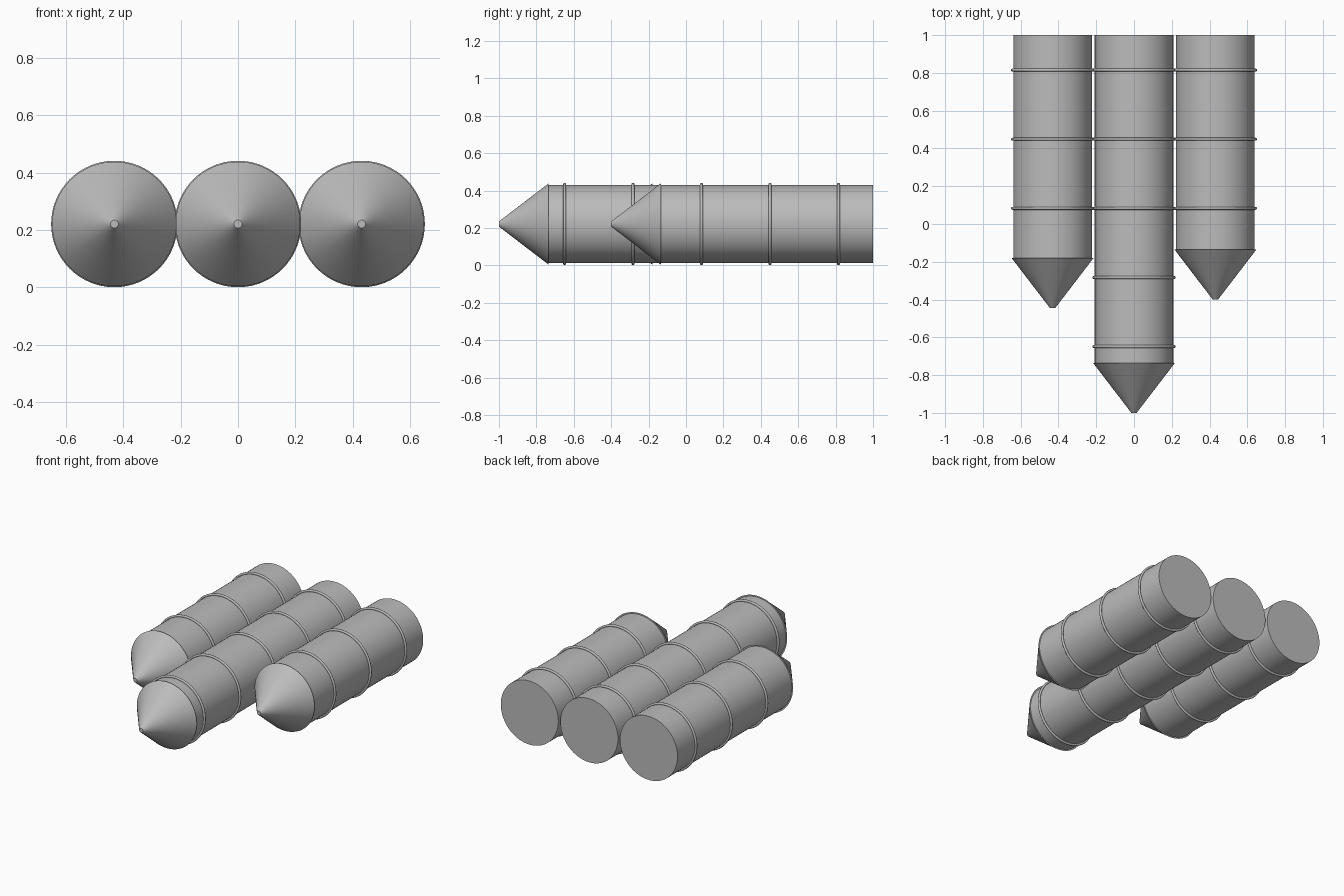
import bpy
import math
from mathutils import Matrix

cube = bpy.data.objects.get("Cube")
if cube:
    bpy.data.objects.remove(cube)

grey = bpy.data.materials.new("plain_grey")
grey.use_nodes = True
color = (0.5, 0.5, 0.5, 1)
grey.diffuse_color = color
grey.node_tree.nodes["Principled BSDF"].inputs["Base Color"].default_value = color

AXIS_Z = 0.221
BODY_R, NOSE_R, TIP_R = 0.208, 0.217, 0.014
NOSE_LEN = 0.265
BACK = 1.0


def finish(name):
    obj = bpy.context.object
    obj.name = name
    obj.data.materials.append(grey)
    bpy.ops.object.shade_smooth_by_angle(angle=math.radians(35))
    return obj


def frustum(name, x, y_front, y_back, r_front, r_back):
    # Local +z is turned to face the front
    bpy.ops.mesh.primitive_cone_add(
        vertices=64, radius1=r_back, radius2=r_front, depth=y_back - y_front,
        location=(x, (y_front + y_back) / 2, AXIS_Z),
        rotation=(math.pi / 2, 0, 0))
    return finish(name)


def band(name, x, y):
    bpy.ops.mesh.primitive_torus_add(
        major_segments=64, minor_segments=12,
        major_radius=0.2125, minor_radius=0.0078,
        location=(x, y, AXIS_Z), rotation=(math.pi / 2, 0, 0))
    return finish(name)


# Three tubes: name, centre, tip position, number of bands
for side, x, tip, bands in (("right", -0.431, -0.445, 3),
                            ("middle", 0, -1.0, 5),
                            ("left", 0.431, -0.40, 3)):
    shoulder = tip + NOSE_LEN
    frustum(side + "_tube", x, shoulder, BACK, BODY_R, BODY_R)
    frustum(side + "_nose_cone", x, tip, shoulder, TIP_R, NOSE_R)
    for i in range(bands):
        band(f"{side}_band_{i + 1}", x, 0.815 - 0.366 * i)
